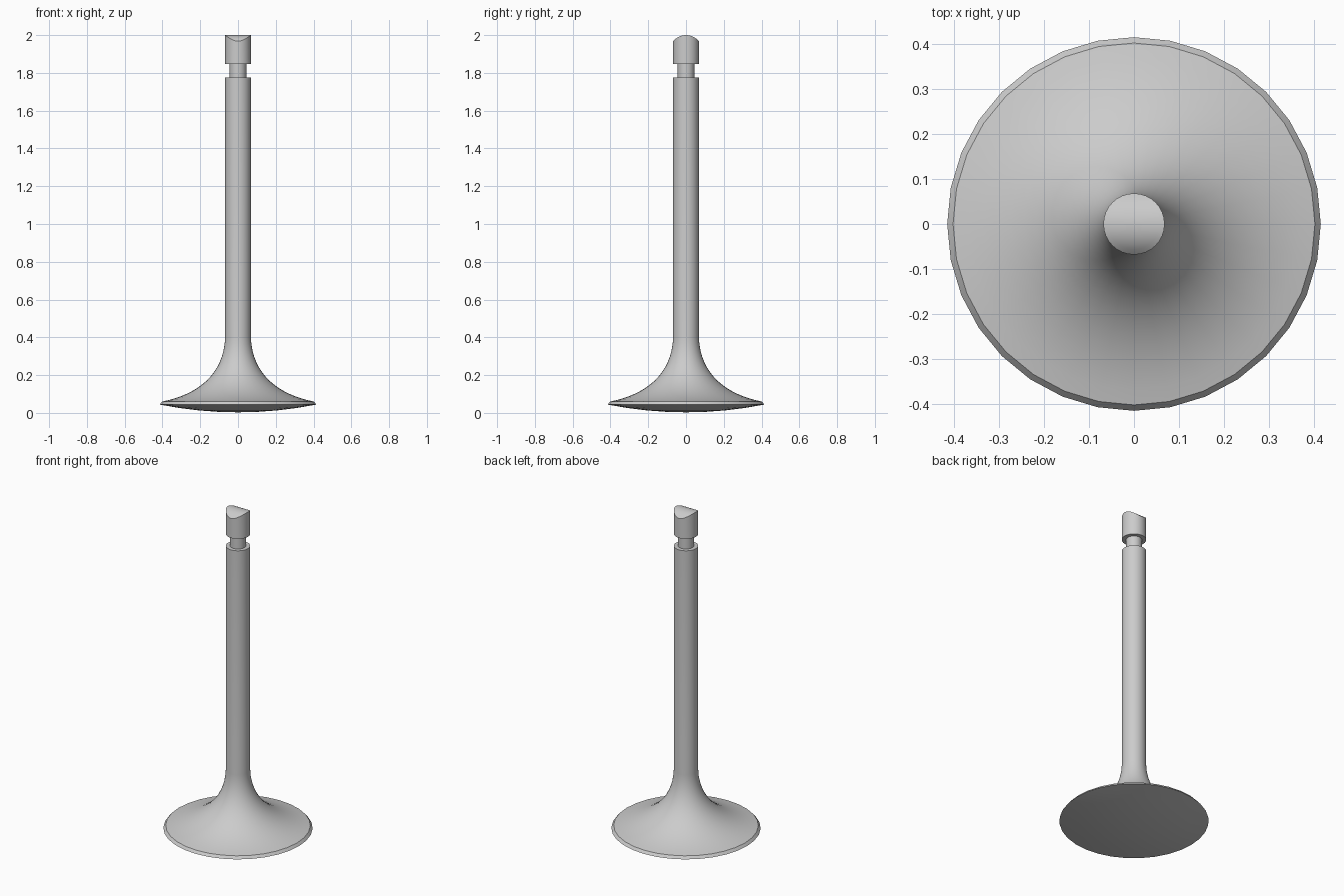
import bpy, bmesh, math

if "Cube" in bpy.data.objects:
    bpy.data.objects.remove(bpy.data.objects["Cube"])

SEGS = 32
R = 0.068            # stem radius
CROWN = 0.088        # radius of the crowned tip

# Half profile (radius, height) from face centre to tip
profile = [(0.415 * t, 0.003 + 0.041 * t * t) for t in (0, 0.25, 0.5, 0.75, 1)]
profile.append((0.402, 0.06))

# Concave flare from the head into the stem (cubic Bezier)
P = [(0.402, 0.06), (0.22, 0.095), (0.075, 0.20), (R, 0.40)]
for i in range(1, 17):
    t = i / 16
    w = ((1-t)**3, 3*t*(1-t)**2, 3*t*t*(1-t), t**3)
    profile.append(tuple(sum(a * p[k] for a, p in zip(w, P)) for k in (0, 1)))

# Stem, keeper groove and tip
profile += [(R, 1.775), (0.044, 1.775), (0.044, 1.848), (R, 1.848), (R, 2.0)]
profile += [(R * k / 6, 2.0) for k in range(5, -1, -1)]

# Lathe the profile
bm = bmesh.new()
verts = [bm.verts.new((r, 0, z)) for r, z in profile]
edges = [bm.edges.new(pair) for pair in zip(verts, verts[1:])]
bmesh.ops.spin(bm, geom=verts + edges, cent=(0, 0, 0), axis=(0, 0, 1),
               angle=2 * math.pi, steps=SEGS, use_duplicate=False)
bmesh.ops.remove_doubles(bm, verts=bm.verts, dist=1e-5)

# Crown the tip along the x axis
for v in bm.verts:
    if v.co.z > 1.99:
        v.co.z = 2.0 - CROWN + math.sqrt(CROWN**2 - v.co.y**2)
bmesh.ops.recalc_face_normals(bm, faces=bm.faces)

mesh = bpy.data.meshes.new("engine_valve")
bm.to_mesh(mesh)
bm.free()
valve = bpy.data.objects.new("engine_valve", mesh)
bpy.context.collection.objects.link(valve)
bpy.context.view_layer.objects.active = valve
valve.select_set(True)
bpy.ops.object.shade_smooth_by_angle(angle=math.radians(30))
